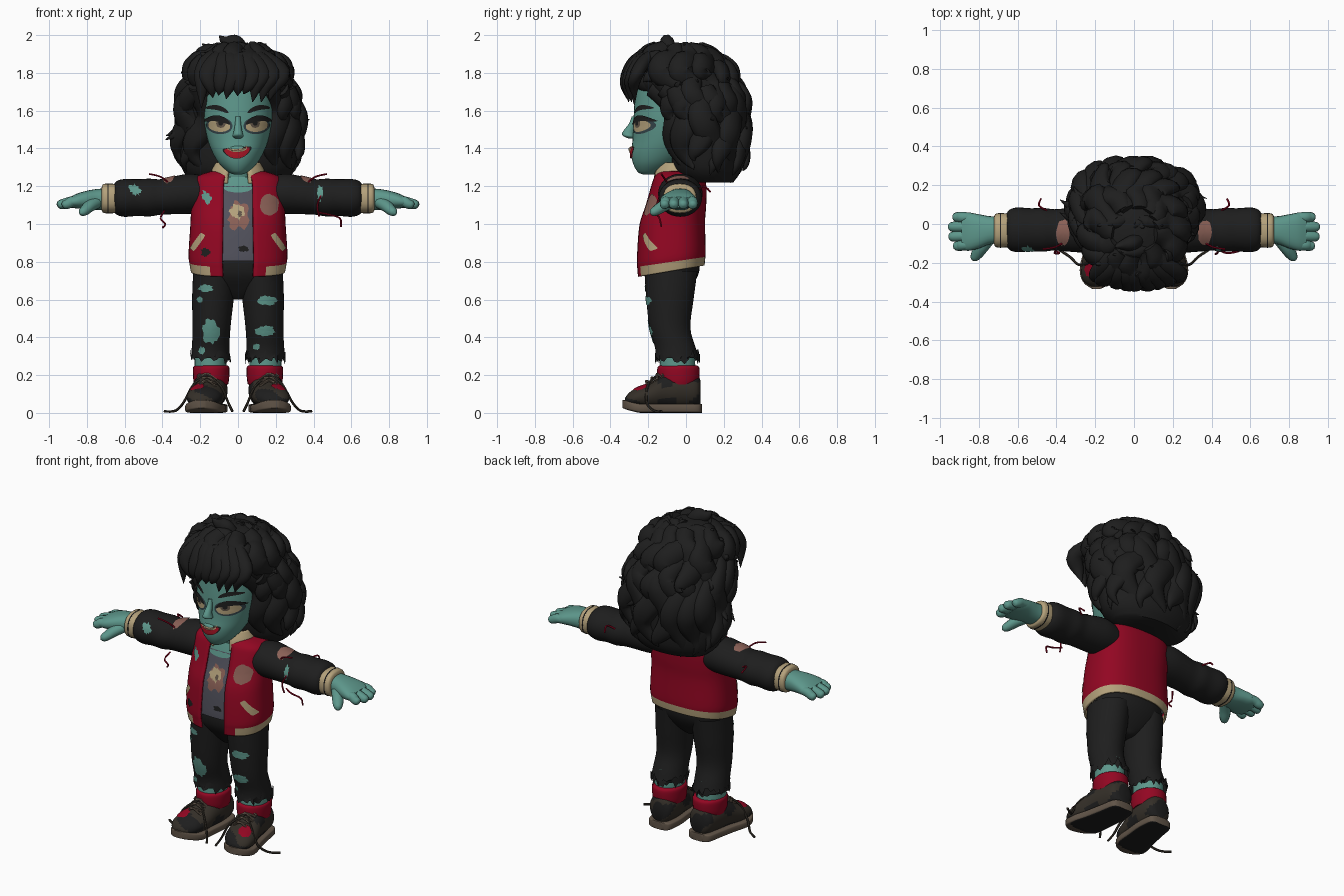
import bpy, bmesh, math, random
from mathutils import Vector
from mathutils.bvhtree import BVHTree

random.seed(11)
cube = bpy.data.objects.get("Cube")
if cube:
    bpy.data.objects.remove(cube)


def material(name, r, g, b):
    m = bpy.data.materials.new(name)
    m.use_nodes = True
    m.diffuse_color = (r, g, b, 1)
    shader = m.node_tree.nodes["Principled BSDF"]
    shader.inputs["Base Color"].default_value = (r, g, b, 1)
    shader.inputs["Roughness"].default_value = 0.8
    return m


SKIN = material("teal skin", 0.11, 0.31, 0.26)
BLACK = material("soft black", 0.013, 0.013, 0.013)
RED = material("jacket red", 0.29, 0.002, 0.016)
CREAM = material("cream knit", 0.46, 0.36, 0.20)
GREY = material("shirt grey", 0.085, 0.085, 0.11)
BROWN = material("boot brown", 0.034, 0.028, 0.021)
SOLE = material("sole brown", 0.12, 0.09, 0.065)
PINK = material("dusty pink patch", 0.26, 0.12, 0.095)
LIPS = material("lip red", 0.42, 0.008, 0.02)
SHADOW = material("eye shadow", 0.035, 0.06, 0.07)
X, Y, Z = Vector((1, 0, 0)), Vector((0, 1, 0)), Vector((0, 0, 1))


def finish(name, bm, mats, paint=None):
    mesh = bpy.data.meshes.new(name)
    bm.normal_update()
    bm.to_mesh(mesh)
    bm.free()
    for m in mats:
        mesh.materials.append(m)
    for p in mesh.polygons:
        p.use_smooth = True
        if paint:
            p.material_index = paint(p.center)
    mesh.set_sharp_from_angle(angle=math.radians(50))
    obj = bpy.data.objects.new(name, mesh)
    bpy.context.collection.objects.link(obj)
    return obj


def smooth_path(pts, sub):
    """Catmull-Rom interpolation of number tuples."""
    out = []
    for i in range(len(pts) - 1):
        a, b, c, d = pts[max(i - 1, 0)], pts[i], pts[i + 1], pts[min(i + 2, len(pts) - 1)]
        for k in range(sub):
            t = k / sub
            out.append([0.5 * (2 * q + (r - p) * t + (2 * p - 5 * q + 4 * r - s) * t * t
                               + (3 * q - p - 3 * r + s) * t ** 3) for p, q, r, s in zip(a, b, c, d)])
    return out + [list(pts[-1])]


def power(w, e):
    return math.copysign(abs(w) ** (2 / e), w)


def tube(name, stations, mats, ref=Y, axis=None, n=24, e=2.0, sub=4, gap=0.0, warp=None, paint=None, caps=True):
    """Skin through stations (x, y, z, radius across, radius along ref)."""
    path = smooth_path(stations, sub)
    pos = [Vector(p[:3]) for p in path]
    bm, rows = bmesh.new(), []
    count = n + 1 if gap else n
    for i, p in enumerate(path):
        t = axis or (pos[min(i + 1, len(pos) - 1)] - pos[max(i - 1, 0)]).normalized()
        u = ref.cross(t).normalized()
        v = t.cross(u)
        row = []
        for j in range(count):
            a = gap + (math.tau - 2 * gap) * j / n
            co = pos[i] + u * max(p[3], 0.001) * power(math.sin(a), e) - v * max(p[4], 0.001) * power(math.cos(a), e)
            row.append(bm.verts.new(warp(co) if warp else co))
        rows.append(row)
    for lo, hi in zip(rows, rows[1:]):
        for j in range(n):
            k = (j + 1) % count
            bm.faces.new((lo[j], lo[k], hi[k], hi[j]))
    if caps and not gap:
        bm.faces.new(rows[0][::-1])
        bm.faces.new(rows[-1])
    return finish(name, bm, mats if isinstance(mats, list) else [mats], paint)


def plate(name, target, a, b, ra, rb, mat, view="front", rot=0.0, bend=0.0, jag=0.0, lift=0.004, n=24, e=2.0):
    """Thin patch laid onto a surface, seen from the front or top."""
    tree = BVHTree.FromPolygons([v.co for v in target.data.vertices], [tuple(p.vertices) for p in target.data.polygons])
    ray = Y if view == "front" else -Z
    edge = [1 - jag * random.random() for _ in range(n)]
    bm = bmesh.new()

    def drop(k, j):
        ang = math.tau * j / n
        c = k * edge[j] * power(math.cos(ang), e)
        p, q = ra * c, rb * k * edge[j] * power(math.sin(ang), e) + bend * c * c
        p, q = a + p * math.cos(rot) - q * math.sin(rot), b + p * math.sin(rot) + q * math.cos(rot)
        start = Vector((p, q, 0)) if view == "top" else Vector((p, 0, q))
        hit, normal, _, _ = tree.ray_cast(start - ray * 3, ray)
        if hit is None:
            hit, normal, _, _ = tree.find_nearest(start - ray * 0.3)
        return bm.verts.new(hit + normal * lift)

    mid = drop(0, 0)
    rings = [[drop(k, j) for j in range(n)] for k in (0.35, 0.7, 1.0)]
    for j in range(n):
        k = (j + 1) % n
        bm.faces.new((mid, rings[0][j], rings[0][k]))
        for inner, outer in zip(rings, rings[1:]):
            bm.faces.new((inner[j], outer[j], outer[k], inner[k]))
    bm.normal_update()
    if sum(f.normal.dot(ray) for f in bm.faces) > 0:
        bmesh.ops.reverse_faces(bm, faces=bm.faces[:])
    return finish(name, bm, [mat])


def cord(name, pts, mat, r=0.005):
    return tube(name, [(*p, r, r) for p in pts], mat, ref=Vector((0.3, 0.5, 0.8)), n=6)


# Head, neck and nose
head = tube("head", [(0, -.20, 1.262, .02, .025), (0, -.19, 1.275, .052, .065), (0, -.165, 1.32, .10, .115),
                     (0, -.135, 1.38, .136, .155), (0, -.11, 1.45, .162, .172), (0, -.10, 1.55, .18, .178),
                     (0, -.09, 1.65, .182, .182), (0, -.08, 1.76, .17, .18), (0, -.08, 1.85, .12, .13)],
            SKIN, axis=Z, n=40, sub=5)
tube("neck", [(0, -.06, 1.1, .10, .09), (0, -.07, 1.22, .08, .08), (0, -.09, 1.34, .075, .08)], SKIN, axis=Z)
tube("nose", [(0, -.275, 1.57, .012, .012), (0, -.285, 1.53, .016, .018), (0, -.305, 1.485, .024, .032),
              (0, -.302, 1.465, .03, .03), (0, -.285, 1.452, .012, .015)], SKIN, axis=-Z, n=16)
tube("lip_swell", [(0, -.25, 1.425, .02, .015), (0, -.26, 1.405, .05, .038), (0, -.255, 1.385, .05, .036),
                   (0, -.25, 1.355, .04, .035), (0, -.24, 1.335, .02, .01)], SKIN, axis=-Z, n=20)

# Painted face
for s in (-1, 1):
    for part, x, z, ra, rb, mat, rot, bend, lift in (
            ("eye_shadow", .098, 1.522, .07, .046, SHADOW, .1, 0, .002), ("eye_white", .098, 1.52, .058, .032, CREAM, .12, 0, .004),
            ("iris", .088, 1.532, .024, .023, SOLE, 0, 0, .0055), ("pupil", .088, 1.536, .013, .015, BLACK, 0, 0, .007),
            ("upper_lid", .102, 1.559, .068, .016, BLACK, .14, -.022, .0085), ("eyebrow", .105, 1.615, .06, .013, BLACK, .22, -.014, .004)):
        plate(part, head, s * x, z, ra, rb, mat, rot=s * rot, bend=bend, lift=lift)
mouth = bpy.data.objects["lip_swell"]
plate("mouth", head, -.003, 1.374, .074, .027, BLACK, rot=.08, bend=.024, lift=.006)
for target in (head, mouth):
    plate("mouth_red", target, -.003, 1.372, .064, .024, LIPS, rot=.08, bend=.022, lift=.008)
    plate("teeth", target, -.003, 1.389, .05, .007, CREAM, rot=.08, bend=.014, lift=.0095)

# Hair: a solid core, then locks laid around it
HAIR = [(1.22, .12, .23, .13), (1.30, .11, .30, .185), (1.50, .10, .325, .205), (1.65, .06, .30, .25),
        (1.75, -.005, .275, .265), (1.85, -.03, .22, .225), (1.92, -.04, .14, .15), (1.95, -.04, .06, .06)]
tube("hair_core", [(0, cy, z, rx, ry) for z, cy, rx, ry in HAIR], BLACK, axis=Z, n=32)


def scalp(theta, z, k):
    for lo, hi in zip(HAIR, HAIR[1:]):
        if z <= hi[0]:
            break
    f = (z - lo[0]) / (hi[0] - lo[0])
    cy, rx, ry = (p + (q - p) * max(0, f) for p, q in zip(lo[1:], hi[1:]))
    return rx * k * math.sin(theta), cy + ry * k * math.cos(theta), z


def lock(name, theta, top, bottom, width, flick):
    phase, steps, pts = random.random() * 6, 9, []
    for i in range(steps + 1):
        f = i / steps
        k = 0.96 + 0.07 * math.sin(f * 9 + phase) + flick * f ** 4
        r = width * (0.6 + 0.4 * math.sin(math.pi * f)) * (1 - f ** 4) + 0.002
        lift = .045 * f ** 7 if flick > .1 else 0
        pts.append((*scalp(theta + 0.14 * math.sin(f * 8 + phase), top + (bottom - top) * f + lift, k), r, r * 0.66))
    tube(name, pts, BLACK, ref=Vector((math.sin(theta), math.cos(theta), 0)), n=10, sub=3)


for i in range(16):
    theta = math.radians(-138 + 276 * i / 15)
    out = abs(math.sin(theta))
    lock("long_lock", theta, 1.72, random.uniform(1.19, 1.23) + .06 * out, .076, random.uniform(.0, .16))
for i in range(13):
    theta = math.radians(-125 + 250 * i / 12)
    out = abs(math.sin(theta))
    lock("middle_lock", theta, 1.82, random.uniform(1.40, 1.52), .06, random.uniform(.05, .12) + .1 * out)
for i in range(15):
    theta = math.tau * (i + .5) / 15
    front = max(0, -math.cos(theta))
    lock("crown_lock", theta, 1.93, random.uniform(1.62, 1.76) + .05 * front, .078, random.uniform(.1, .28) * (1 - front))
for i in range(9):
    x = -.19 + .38 * i / 8
    y, lean = 1.3 * x * x, random.uniform(-.05, .02)
    tip = 1.665 + random.uniform(-.02, .04) - .7 * max(0, abs(x) - .14)
    tube("fringe_lock", [(x * .4, -.12, 1.91, .04, .03), (x * .75, -.25 + y, 1.875, .05, .036),
                         (x - lean, -.305 + y, 1.80, .05, .036), (x, -.322 + y, 1.73, .036, .026),
                         (x + lean * .6, -.315 + y, tip, .002, .002)], BLACK, ref=Vector((0, -1, 1)), n=10)
for x, y, z, dx, top in ((.03, -.08, 1.92, -.13, 1.998), (.08, -.12, 1.89, -.19, 1.96), (-.03, .03, 1.91, -.16, 1.955),
                         (.02, .03, 1.92, .13, 1.955), (-.04, -.17, 1.88, -.16, 1.91), (.0, .02, 1.93, .05, 1.96)):
    tube("top_tuft", [(x, y, z, .03, .03), (x + dx * .35, y - .02, top - .045, .05, .04),
                      (x + dx * .75, y - .03, top - .03, .03, .022), (x + dx, y - .04, top, .002, .002)], BLACK, ref=Y, n=10)

# Torso: jacket shell over shirt over chest
TORSO = [(0, -.08, .75, .25, .178), (0, -.08, .79, .257, .182), (0, -.08, .84, .262, .184), (0, -.075, 1.0, .252, .176),
         (0, -.055, 1.1, .248, .162), (0, -.04, 1.2, .243, .148), (0, -.04, 1.25, .22, .13), (0, -.045, 1.28, .14, .10)]


def slant(p):
    p.z += max(0, 1.1 - p.z) / .35 * .17 * (p.y + .08)
    return p


def trim(c):
    low = c.z < .80 + .15 * (c.y + .08)
    return 1 if low and (abs(c.x) > .14 or c.y > 0) else 0


jacket = tube("jacket", TORSO, [RED, CREAM], axis=Z, n=60, e=2.5, gap=.24, warp=slant, paint=trim)
shell = jacket.modifiers.new("thickness", "SOLIDIFY")
shell.thickness, shell.offset = .012, -1


def ragged(limit, depth):
    def warp(p):
        if p.z < limit:
            p.z += depth * random.random()
        return p
    return warp


layer = lambda k, lo, hi: [(x, y, z, a * k, b * k) for x, y, z, a, b in TORSO if lo < z < hi]
shirt = tube("shirt", layer(.91, .78, 1.22), GREY, axis=Z, n=40, e=2.4, warp=ragged(.80, .04), caps=False)
tube("chest", layer(.87, .95, 1.27), SKIN, axis=Z, e=2.4)
plate("neckline", shirt, 0, 1.19, .075, .025, SKIN, lift=.006)
plate("shirt_print", shirt, 0, 1.04, .075, .095, PINK, jag=.45)
plate("shirt_print_face", shirt, -.005, 1.065, .045, .05, CREAM, jag=.4, lift=.006)
plate("shirt_print_mark", shirt, .01, 1.05, .014, .022, SOLE, jag=.4, lift=.008)
plate("shirt_tear", shirt, .03, .87, .035, .02, BLACK, jag=.4)
collar = tube("collar", [(0, -.055, 1.215, .15, .125), (0, -.055, 1.27, .145, .12), (0, -.05, 1.325, .118, .098)],
              CREAM, axis=Z, gap=.40, n=30)
rim = collar.modifiers.new("thickness", "SOLIDIFY")
rim.thickness = .02
plate("chest_badge", jacket, .165, 1.10, .052, .06, PINK, jag=.12)
plate("chest_tear", jacket, -.165, 1.14, .028, .045, SKIN, rot=.5, jag=.45)
plate("hem_tear", jacket, -.17, .85, .03, .028, BLACK, jag=.4)
for s in (-1, 1):
    plate("pocket_welt", jacket, s * .212, .905, .052, .015, CREAM, rot=-s * .95, e=6)

# Arms and hands
for s in (-1, 1):
    side = lambda pts: [(s * p[0], *p[1:]) for p in pts]
    sleeve = tube("sleeve", side([(.16, -.035, 1.155, .11, .095), (.25, -.03, 1.16, .118, .106), (.34, -.03, 1.152, .112, .10),
                                  (.41, -.03, 1.143, .106, .094), (.47, -.03, 1.14, .113, .10), (.53, -.03, 1.14, .111, .097),
                                  (.60, -.03, 1.138, .115, .10), (.64, -.03, 1.138, .105, .09), (.66, -.03, 1.135, .08, .07)]),
                  BLACK, ref=Z, axis=X * s, n=32)
    tube("cuff", side([(.635, -.033, 1.135, .083, .073), (.66, -.033, 1.135, .088, .078), (.71, -.033, 1.135, .087, .077),
                       (.722, -.033, 1.134, .07, .06)]), CREAM, ref=Z, axis=X * s, e=2.4)
    tube("cuff_seam", side([(.685, -.033, 1.135, .09, .08), (.692, -.033, 1.135, .09, .08)]), BLACK, ref=Z, axis=X * s, e=2.4, sub=1)
    tube("palm", side([(.70, -.03, 1.13, .068, .058), (.75, -.033, 1.13, .074, .055), (.80, -.038, 1.128, .088, .048),
                       (.85, -.04, 1.122, .098, .04), (.89, -.042, 1.115, .092, .028)]), SKIN, ref=Z, axis=X * s, e=2.4)
    for y, tip in ((.034, .935), (-.014, .958), (-.062, .956), (-.108, .932)):
        tube("finger", side([(.84, y, 1.122, .024, .024), (.88, y, 1.118, .028, .028), (tip - .03, y * 1.04, 1.106, .027, .026),
                             (tip - .008, y * 1.05, 1.10, .02, .02), (tip, y * 1.05, 1.097, .004, .004)]), SKIN, ref=Z, n=12)
    tube("thumb", side([(.75, -.075, 1.115, .035, .033), (.785, -.12, 1.095, .034, .031), (.81, -.155, 1.073, .03, .027),
                        (.826, -.178, 1.06, .02, .02), (.832, -.188, 1.055, .003, .003)]), SKIN, ref=Z, n=12)
    plate("shoulder_patch", sleeve, s * .365, -.045, .038, .07, PINK, view="top", jag=.15)
    cord("back_thread", side([(.45, .07, 1.18), (.49, .095, 1.2), (.48, .13, 1.17)]), RED)
    cord("sleeve_thread", side([(.37, -.10, 1.22), (.41, -.12, 1.25), (.47, -.13, 1.265)]), RED)
left_sleeve, right_sleeve = [o for o in bpy.data.objects if o.name.startswith("sleeve") and "thread" not in o.name][::-1]
plate("sleeve_tear", right_sleeve, -.545, 1.18, .042, .032, SKIN, rot=-.5, jag=.45)
plate("sleeve_tear", left_sleeve, .435, 1.165, .02, .05, SKIN, jag=.4)
cord("sleeve_thread", [(-.39, -.12, 1.07), (-.41, -.15, 1.03), (-.385, -.15, 1.0), (-.40, -.14, .98)], RED)
cord("sleeve_thread", [(.45, -.13, 1.17), (.42, -.155, 1.10), (.43, -.15, 1.04)], RED)
cord("sleeve_thread", [(.43, -.13, 1.06), (.48, -.15, 1.05), (.54, -.14, 1.03), (.545, -.13, .985)], RED)

# Trousers, socks and boots
tube("trouser_hips", [(0, -.075, .60, .03, .05), (0, -.075, .66, .16, .10), (0, -.08, .75, .232, .15), (0, -.08, .88, .22, .15)],
     BLACK, axis=Z, e=2.3)
TEARS = {-1: ((.145, .43, .052, .075), (.17, .66, .045, .022), (.20, .60, .018, .018), (.19, .33, .02, .025)),
         1: ((.155, .595, .055, .03), (.145, .435, .058, .03), (.10, .35, .02, .02))}


def camouflage(c):
    return 1 if math.sin(34 * c.y + 5) + math.sin(46 * c.z + 25 * c.x) > .55 else 0


def toe_spring(p):
    p.z += .5 * max(0, -p.y - .24) ** 1.3
    return p


for s in (-1, 1):
    side = lambda pts: [(s * p[0], *p[1:]) for p in pts]
    leg = tube("trouser_leg", side([(.145, -.045, .255, .108, .12), (.145, -.055, .34, .10, .108), (.14, -.085, .45, .10, .108),
                                    (.133, -.085, .6, .11, .125), (.122, -.08, .75, .115, .14)]),
               BLACK, axis=Z, n=40, warp=ragged(.285, .07), caps=False)
    for x, z, ra, rb in TEARS[s]:
        plate("trouser_tear", leg, s * x, z, ra, rb, SKIN, jag=.3)
    tube("ankle", side([(.145, -.045, .2, .085, .095), (.145, -.045, .36, .085, .092)]), SKIN, axis=Z)
    tube("sock", side([(.142, -.04, .15, .09, .10), (.142, -.04, .18, .095, .11), (.142, -.04, .235, .097, .112),
                       (.142, -.04, .25, .088, .10)]), RED, axis=Z)
    boot = tube("boot", side([(.138, .078, .11, .04, .06), (.14, .055, .115, .075, .085), (.145, -.03, .12, .09, .10),
                              (.155, -.11, .115, .092, .097), (.17, -.19, .09, .097, .07), (.182, -.26, .08, .09, .053),
                              (.19, -.30, .07, .065, .038), (.193, -.322, .06, .03, .02)]),
                [BROWN, BLACK], ref=Z, axis=-Y, n=32, paint=camouflage)
    tube("boot_sole", side([(.138, .085, .024, .04, .024), (.14, .065, .024, .075, .024), (.145, -.03, .024, .09, .024),
                            (.16, -.13, .024, .096, .024), (.174, -.21, .024, .104, .024), (.184, -.27, .024, .092, .024),
                            (.19, -.31, .024, .063, .024), (.194, -.335, .024, .02, .022)]),
         [SOLE, BLACK], ref=Z, axis=-Y, n=32, e=6, warp=toe_spring, paint=lambda c: 1 if c.z < .004 else 0)
    plate("toe_patch", boot, s * .215, -.235, .042, .045, RED, view="top", jag=.25)
    for i in range(4):
        y, z = -.205 + .028 * i, .158 + .018 * i
        for d in (-1, 1):
            cord("boot_lace", side([(.165 - d * .05, y, z - .018), (.165, y - .005, z + .012), (.165 + d * .05, y + .02, z - .005)]), SOLE, .006)
    cord("loose_lace", side([(.17, -.15, .20), (.235, -.20, .15), (.285, -.21, .06), (.33, -.17, .012), (.39, -.13, .008)]), BROWN, .007)
    cord("loose_lace", side([(.16, -.15, .20), (.09, -.21, .14), (.05, -.24, .05), (.03, -.27, .008)]), BROWN, .007)
